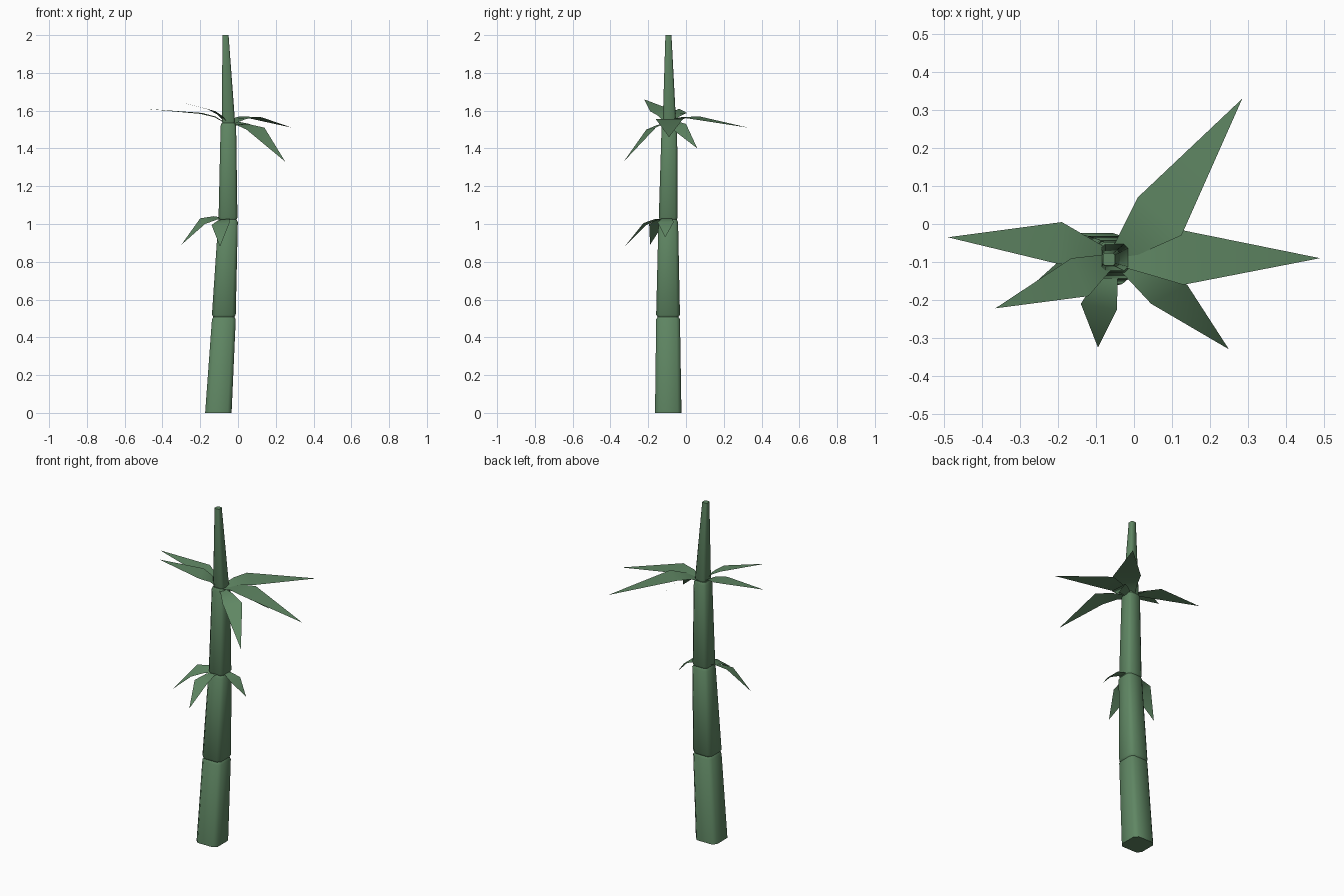
import bpy, math
from mathutils import Vector

if "Cube" in bpy.data.objects:
    bpy.data.objects.remove(bpy.data.objects["Cube"])

green = bpy.data.materials.new("bamboo_green")
green.diffuse_color = (0.115, 0.24, 0.125, 1)
green.use_nodes = True
green.node_tree.nodes["Principled BSDF"].inputs["Base Color"].default_value = green.diffuse_color


def make(name, verts, faces, angle):
    me = bpy.data.meshes.new(name)
    me.from_pydata(verts, [], faces)
    me.materials.append(green)
    ob = bpy.data.objects.new(name, me)
    bpy.context.collection.objects.link(ob)
    bpy.ops.object.select_all(action='DESELECT')
    bpy.context.view_layer.objects.active = ob
    ob.select_set(True)
    bpy.ops.object.shade_smooth_by_angle(angle=math.radians(angle))
    return ob


# Stalk sections: chamfered-square rings with rounded, pinched joints
# each section: bottom (x, y, z, half width), top (x, y, z, half width)
sections = [
    ((-0.104, -0.094, 0.0, 0.070), (-0.075, -0.095, 0.51, 0.063)),
    ((-0.075, -0.095, 0.51, 0.063), (-0.053, -0.094, 1.025, 0.052)),
    ((-0.053, -0.094, 1.025, 0.050), (-0.051, -0.088, 1.535, 0.041)),
    ((-0.051, -0.088, 1.535, 0.035), (-0.066, -0.093, 2.0, 0.016)),
]


def ring(x, y, z, h):
    c = h * 0.7
    return [(x + a, y + b, z) for a, b in
            ((h, -c), (h, c), (c, h), (-c, h), (-h, c), (-h, -c), (-c, -h), (c, -h))]


for i, (lo, hi) in enumerate(sections):
    rows = []
    if i > 0:
        rows += [(lo[0], lo[1], lo[2] - 0.005, lo[3] * 0.86), (lo[0], lo[1], lo[2] + 0.01, lo[3])]
    else:
        rows += [lo]
    if i < 3:
        rows += [(hi[0], hi[1], hi[2] - 0.015, hi[3]), (hi[0], hi[1], hi[2], hi[3] * 0.86)]
    else:
        rows += [hi]
    verts = [p for r in rows for p in ring(*r)]
    faces = [(8 * r + k, 8 * r + (k + 1) % 8, 8 * r + 8 + (k + 1) % 8, 8 * r + 8 + k)
             for r in range(len(rows) - 1) for k in range(8)]
    n = len(verts)
    faces += [tuple(range(7, -1, -1)), tuple(range(n - 8, n))]
    make("stalk_section_%d" % (i + 1), verts, faces, 50)


# Leaves: thin blades from a narrow stem, through the widest pair, to a point
def leaf(name, root, left, right, tip):
    root, left, right, tip = map(Vector, (root, left, right, tip))
    mid, half = (left + right) / 2, (left - right) / 2
    near = root.lerp(mid, 0.5) + Vector((0, 0, 0.012))
    verts = [root + half * 0.25, root - half * 0.25,
             near + half * 0.62, near - half * 0.62, left, right, tip]
    make(name, verts, [(0, 1, 3, 2), (2, 3, 5, 4), (4, 5, 6)], 60)


upper = (-0.05, -0.09, 1.525)
lower = (-0.053, -0.094, 1.025)
leaves = [
    (upper, (0.14, -0.16, 1.51), (0.045, -0.21, 1.50), (0.25, -0.33, 1.33)),
    (upper, (0.01, 0.07, 1.57), (0.125, -0.03, 1.565), (0.285, 0.33, 1.51)),
    (upper, (0.13, -0.017, 1.555), (0.13, -0.16, 1.555), (0.49, -0.09, 1.46)),
    (upper, (-0.20, -0.105, 1.583), (-0.19, 0.005, 1.588), (-0.49, -0.035, 1.61)),
    (upper, (-0.12, -0.19, 1.597), (-0.165, -0.09, 1.61), (-0.365, -0.222, 1.66)),
    (upper, (0.06, 0.0, 1.53), (0.10, -0.07, 1.50), (0.165, 0.06, 1.40)),
    (lower, (-0.175, -0.195, 1.0), (-0.20, -0.10, 1.03), (-0.30, -0.19, 0.89)),
    (lower, (-0.045, -0.225, 1.005), (-0.14, -0.21, 0.995), (-0.095, -0.325, 0.88)),
    (lower, (0.06, -0.065, 1.01), (0.06, -0.15, 1.01), (0.13, -0.11, 0.93)),
]
for i, (r, a, b, t) in enumerate(leaves):
    leaf("leaf_%d" % (i + 1), r, a, b, t)
